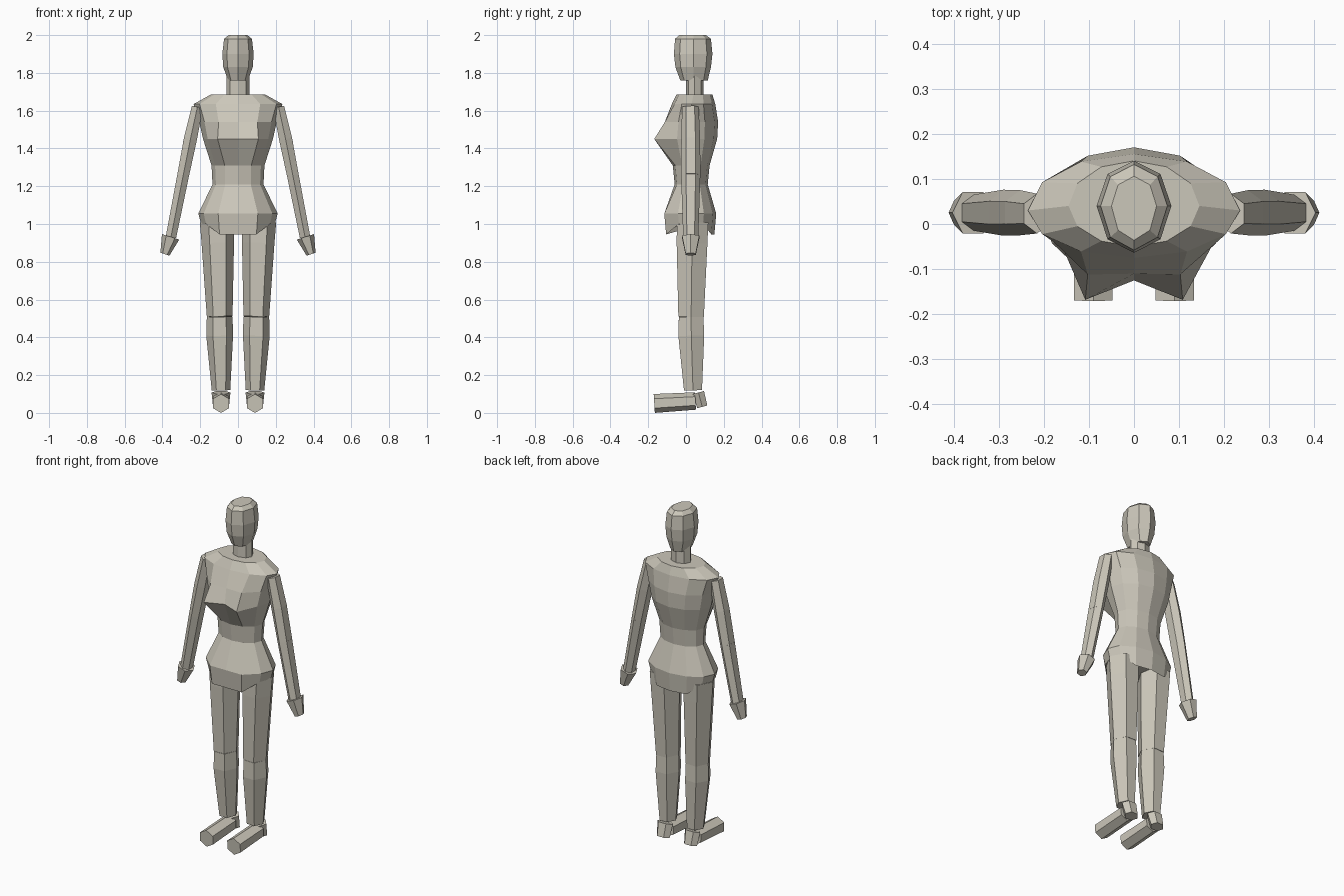
import bpy
import bmesh
from math import sin, cos, pi
from mathutils import Vector

cube = bpy.data.objects.get("Cube")
if cube:
    bpy.data.objects.remove(cube, do_unlink=True)

clay = bpy.data.materials.new("warm_grey")
clay.use_nodes = True
colour = (0.60, 0.57, 0.49, 1)
clay.diffuse_color = colour
clay.node_tree.nodes["Principled BSDF"].inputs["Base Color"].default_value = colour


def loft(name, rings):
    """Skin equal-length point rings into a closed, flat-shaded solid."""
    bm = bmesh.new()
    loops = [[bm.verts.new(p) for p in ring] for ring in rings]
    n = len(loops[0])
    for a, b in zip(loops, loops[1:]):
        for i in range(n):
            j = (i + 1) % n
            bm.faces.new((a[i], a[j], b[j], b[i]))
    bm.faces.new(loops[0])
    bm.faces.new(loops[-1])
    bmesh.ops.recalc_face_normals(bm, faces=bm.faces)
    mesh = bpy.data.meshes.new(name)
    bm.to_mesh(mesh)
    bm.free()
    mesh.materials.append(clay)
    obj = bpy.data.objects.new(name, mesh)
    bpy.context.collection.objects.link(obj)
    return obj


def oval(n, z, half_width, front, back, mid):
    """Horizontal ring with separate front and back depths."""
    pts = []
    for i in range(n):
        a = 2 * pi * i / n
        c = -cos(a)
        depth = (mid - front) if c < 0 else (back - mid)
        pts.append(Vector((half_width * sin(a), mid + depth * c, z)))
    return pts


def tube(name, stations, turn=0.0):
    """Hexagonal tube through (x, y, z, width radius, depth radius)."""
    centres = [Vector(s[:3]) for s in stations]
    d = (centres[-1] - centres[0]).normalized()
    u = (Vector((1, 0, 0)) - d * d.x).normalized()
    v = d.cross(u)
    angles = [turn + pi * i / 3 for i in range(6)]
    return loft(name, [[c + u * s[3] * cos(a) + v * s[4] * sin(a) for a in angles]
                       for c, s in zip(centres, stations)])


# Torso: twelve-sided rings from crotch to collar
torso = [
    oval(12, 0.945, 0.195, -0.105, 0.15, 0.03),
    oval(12, 1.055, 0.21, -0.115, 0.16, 0.03),
    oval(12, 1.21, 0.135, -0.06, 0.115, 0.03),
    oval(12, 1.31, 0.14, -0.07, 0.125, 0.03),
    oval(12, 1.45, 0.185, -0.125, 0.165, 0.03),
    oval(12, 1.54, 0.205, -0.11, 0.17, 0.03),
    oval(12, 1.635, 0.235, -0.075, 0.155, 0.03),
    oval(12, 1.685, 0.145, -0.05, 0.14, 0.04),
]
# Flat belly, raised leg openings and pointed bust
for ring in torso[:2]:
    for i in (1, 11):
        ring[i].y = ring[0].y
for i in (2, 3, 4, 8, 9, 10):
    torso[0][i].z += 0.055
for i, side in ((1, 1), (11, -1)):
    torso[4][i].x, torso[4][i].y = side * 0.108, -0.168
    torso[5][i].y = -0.112
loft("torso", torso)

# Neck and head
loft("neck", [oval(8, z, 0.06, 0, 0.092, 0.045) for z in (1.67, 1.8)])
loft("head", [
    oval(8, 1.76, 0.052, -0.03, 0.115, 0.04),
    oval(8, 1.83, 0.078, -0.056, 0.132, 0.04),
    oval(8, 1.90, 0.083, -0.064, 0.14, 0.04),
    oval(8, 1.98, 0.074, -0.058, 0.132, 0.04),
    oval(8, 2.0, 0.05, -0.036, 0.106, 0.04),
])

for s, side in ((1, "left"), (-1, "right")):
    # Arm and hand
    tube(side + "_upper_arm", [
        (s * 0.215, 0.023, 1.62, 0.034, 0.044),
        (s * 0.252, 0.025, 1.45, 0.04, 0.05),
        (s * 0.29, 0.025, 1.26, 0.036, 0.051)], pi / 6)
    tube(side + "_forearm", [
        (s * 0.29, 0.025, 1.26, 0.036, 0.051),
        (s * 0.355, 0.025, 0.93, 0.032, 0.04)], pi / 6)
    tube(side + "_hand", [
        (s * 0.357, 0.025, 0.932, 0.048, 0.053),
        (s * 0.387, 0.025, 0.84, 0.025, 0.031)])
    # Leg
    tube(side + "_thigh", [
        (s * 0.11, 0.035, 1.01, 0.092, 0.096),
        (s * 0.107, 0.032, 0.9, 0.086, 0.094),
        (s * 0.097, 0.027, 0.51, 0.068, 0.078)])
    tube(side + "_shin", [
        (s * 0.097, 0.027, 0.51, 0.068, 0.075),
        (s * 0.097, 0.028, 0.41, 0.071, 0.079),
        (s * 0.09, 0.037, 0.12, 0.049, 0.055)])
    # Foot and heel
    tube(side + "_foot", [
        (s * 0.09, -0.168, 0.05, 0.049, 0.05),
        (s * 0.09, 0.05, 0.063, 0.049, 0.046)], pi / 6)
    tube(side + "_heel", [
        (s * 0.09, 0.066, 0.108, 0.05, 0.035),
        (s * 0.09, 0.086, 0.032, 0.042, 0.032)])
